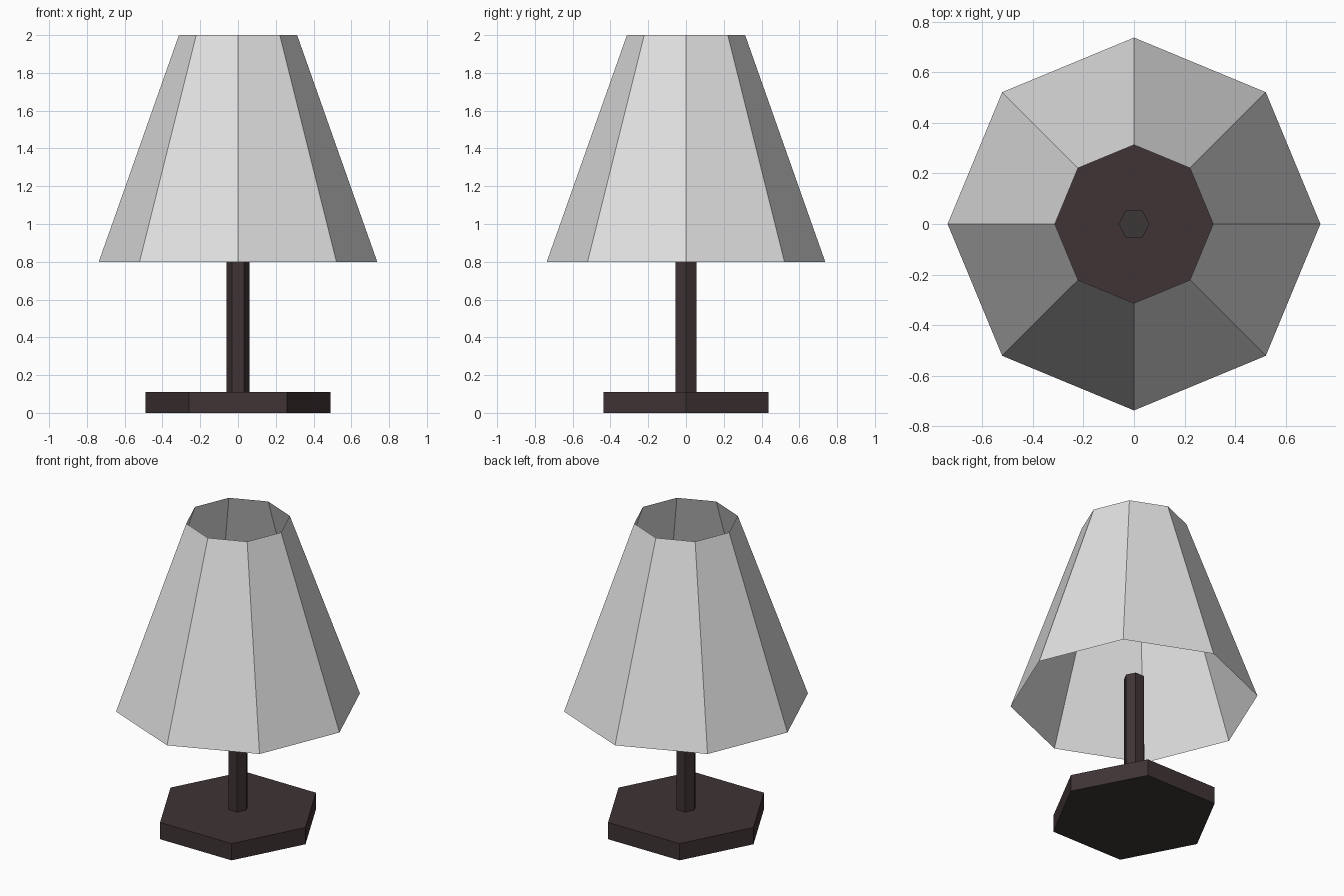
import bpy, bmesh, math

if "Cube" in bpy.data.objects:
    bpy.data.objects.remove(bpy.data.objects["Cube"])


def material(name, rgb):
    m = bpy.data.materials.new(name)
    m.diffuse_color = (*rgb, 1)
    m.use_nodes = True
    m.node_tree.nodes["Principled BSDF"].inputs["Base Color"].default_value = m.diffuse_color
    return m


brown = material("dark brown wood", (0.050, 0.033, 0.035))
felt = material("dark grey end", (0.044, 0.039, 0.037))
cloth = material("light grey cloth", (0.75, 0.75, 0.75))

# Cross-sections of unit size
octagon = [(math.cos(i * math.pi / 4), math.sin(i * math.pi / 4)) for i in range(8)]
hexagon = [(1, 0), (0.53, 0.893), (-0.53, 0.893), (-1, 0), (-0.53, -0.893), (0.53, -0.893)]


def loft(name, section, r0, z0, r1, z1, mats, capped=True):
    """Join a bottom ring to a top ring, with optional end caps."""
    bm = bmesh.new()
    rings = [[bm.verts.new((x * r, y * r, z)) for x, y in section]
             for r, z in ((r0, z0), (r1, z1))]
    n = len(section)
    for i in range(n):
        j = (i + 1) % n
        bm.faces.new((rings[0][i], rings[0][j], rings[1][j], rings[1][i]))
    if capped:
        bm.faces.new(rings[0][::-1])
        bm.faces.new(rings[1])
    bm.normal_update()
    mesh = bpy.data.meshes.new(name)
    bm.to_mesh(mesh)
    bm.free()
    for m in mats:
        mesh.materials.append(m)
    ob = bpy.data.objects.new(name, mesh)
    bpy.context.collection.objects.link(ob)
    return ob


# Foot, with a grey underside
base = loft("base", hexagon, 0.49, 0, 0.49, 0.11, [brown, felt])
for p in base.data.polygons:
    p.material_index = int(p.normal.z < -0.5)

# Post, with a grey top end
post = loft("post", hexagon, 0.061, 0.10, 0.061, 0.96, [brown, felt])
for p in post.data.polygons:
    p.material_index = int(p.normal.z > 0.5)

# Open, eight-sided shade
loft("lamp_shade", octagon, 0.737, 0.80, 0.313, 2.0, [cloth], capped=False)
